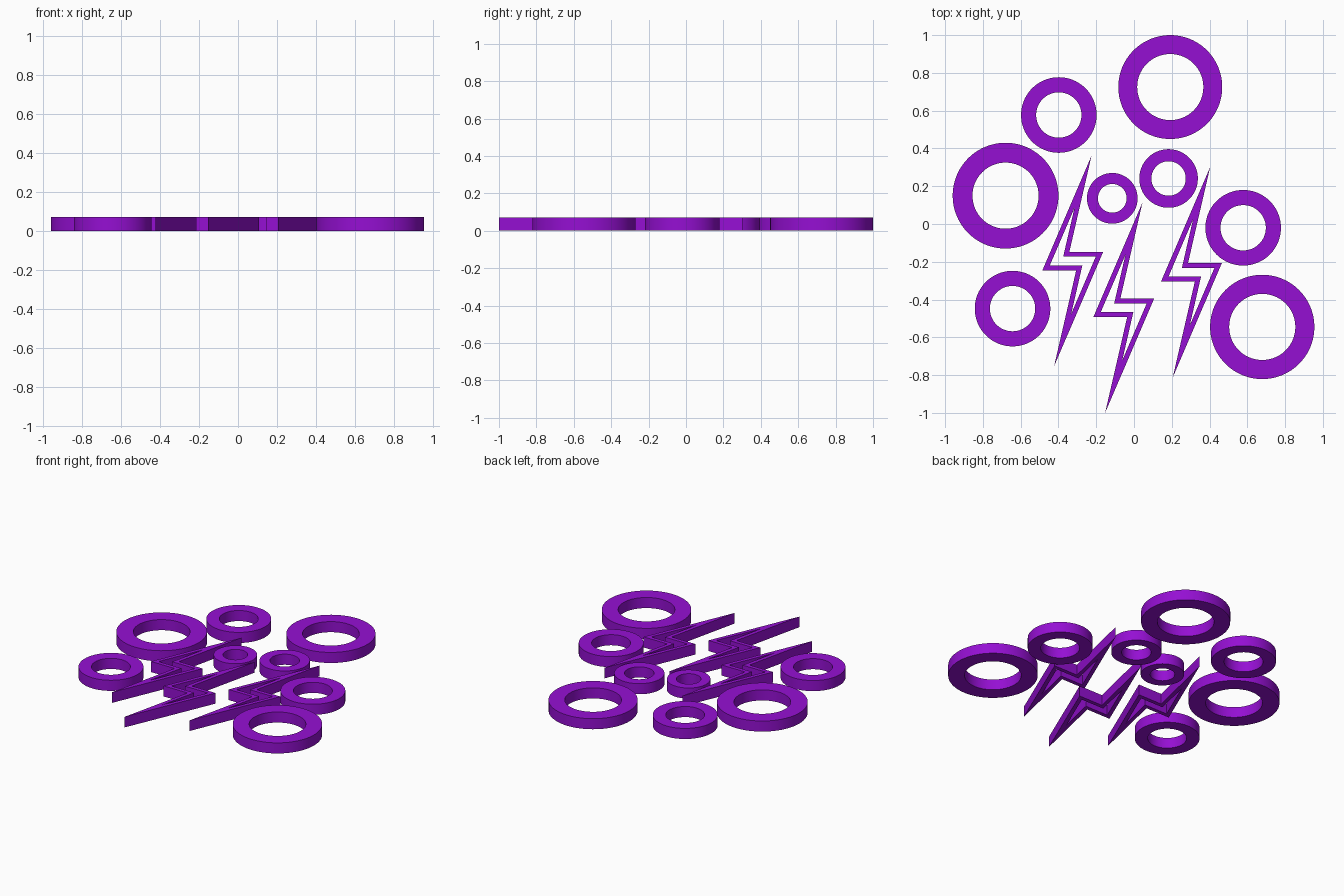
import bpy, bmesh, math
from mathutils import Vector

if "Cube" in bpy.data.objects:
    bpy.data.objects.remove(bpy.data.objects["Cube"])

HEIGHT = 0.072
purple = bpy.data.materials.new("purple")
purple.diffuse_color = (0.30, 0.005, 0.65, 1)
purple.use_nodes = True
purple.node_tree.nodes["Principled BSDF"].inputs["Base Color"].default_value = purple.diffuse_color


def extruded_frame(name, outer, inner, location, smooth=False):
    """Closed band between two matching outlines (counter-clockwise), with height."""
    bm = bmesh.new()
    loops = [[bm.verts.new((p[0], p[1], z)) for p in outline]
             for outline, z in ((outer, 0), (outer, HEIGHT), (inner, HEIGHT), (inner, 0))]
    n = len(outer)
    for k in range(4):
        a, b = loops[k], loops[(k + 1) % 4]
        for i in range(n):
            j = (i + 1) % n
            bm.faces.new((a[i], a[j], b[j], b[i]))
    bmesh.ops.recalc_face_normals(bm, faces=bm.faces)
    mesh = bpy.data.meshes.new(name)
    bm.to_mesh(mesh)
    bm.free()
    mesh.materials.append(purple)
    obj = bpy.data.objects.new(name, mesh)
    obj.location = (location[0], location[1], 0)
    bpy.context.collection.objects.link(obj)
    if smooth:
        bpy.ops.object.select_all(action='DESELECT')
        bpy.context.view_layer.objects.active = obj
        obj.select_set(True)
        bpy.ops.object.shade_smooth_by_angle(angle=math.radians(30))
    return obj


def circle(radius, sides=96):
    return [(radius * math.cos(math.tau * i / sides),
             radius * math.sin(math.tau * i / sides)) for i in range(sides)]


def inset(points, width):
    """Mitred inward offset of a counter-clockwise outline."""
    result = []
    for i, p in enumerate(points):
        d1 = (p - points[i - 1]).normalized()
        d2 = (points[(i + 1) % len(points)] - p).normalized()
        n1, n2 = Vector((-d1.y, d1.x)), Vector((-d2.y, d2.x))
        result.append(p + (n1 + n2) * width / (1 + n1.dot(n2)))
    return result


# Rings: x, y, outer radius, inner radius
rings = [
    (0.192, 0.725, 0.275, 0.175),
    (-0.68, 0.15, 0.28, 0.175),
    (0.679, -0.545, 0.276, 0.175),
    (-0.398, 0.577, 0.20, 0.12),
    (0.578, -0.02, 0.20, 0.12),
    (-0.643, -0.448, 0.20, 0.12),
    (0.183, 0.241, 0.155, 0.091),
    (-0.115, 0.136, 0.134, 0.076),
]
for i, (x, y, r_out, r_in) in enumerate(rings, 1):
    extruded_frame(f"ring_{i}", circle(r_out), circle(r_in), (x, y), smooth=True)

# Hollow zigzag bolts: half outline, repeated by a half turn
half = [Vector((0.099, 0.557)), Vector((-0.161, -0.049)), Vector((0.018, -0.049))]
bolt = half + [-p for p in half]
for i, pos in enumerate([(-0.324, -0.196), (-0.054, -0.443), (0.304, -0.256)], 1):
    extruded_frame(f"zigzag_bolt_{i}", bolt, inset(bolt, 0.026), pos)
